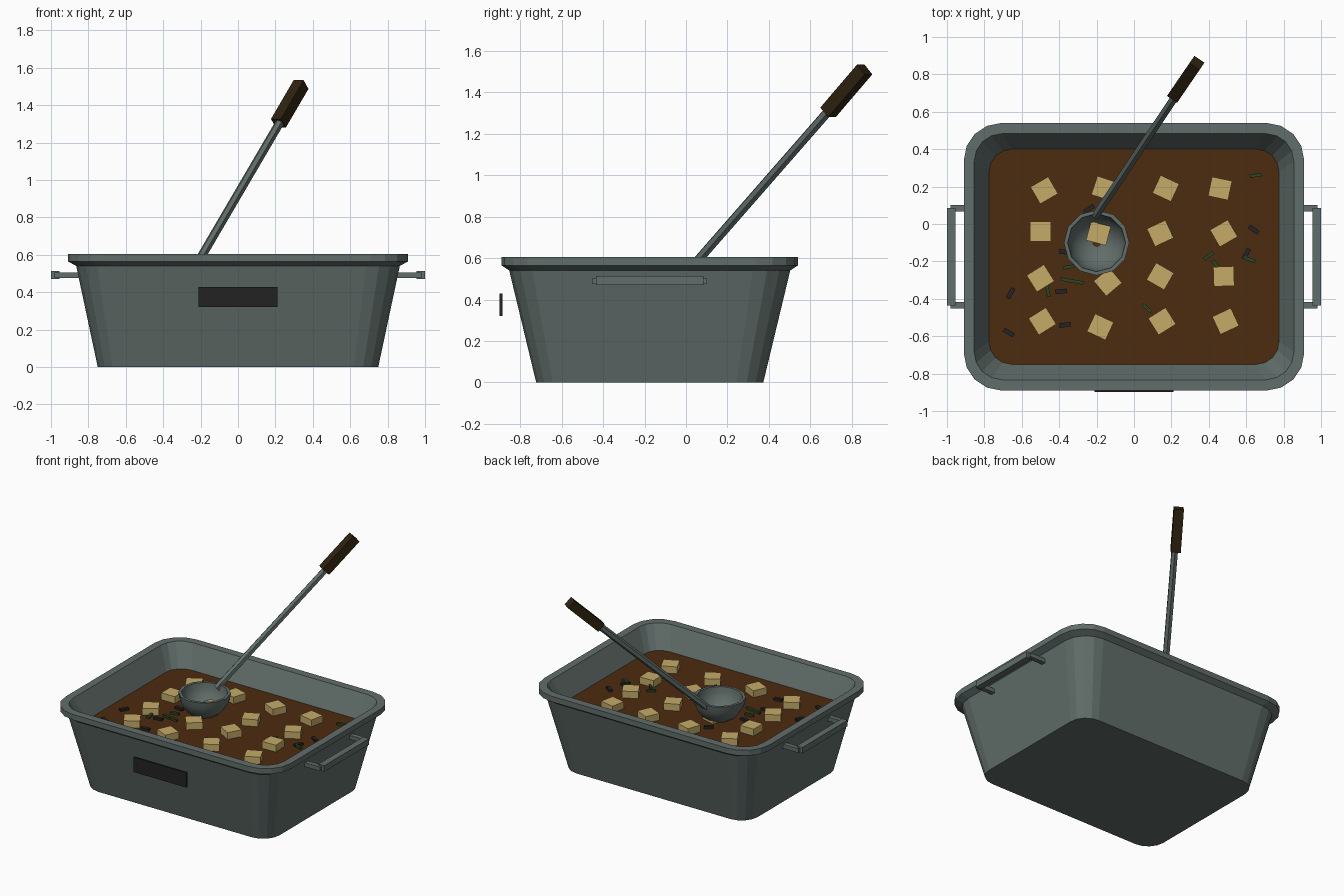
import bpy, bmesh, math
from mathutils import Vector, Matrix

cube = bpy.data.objects.get("Cube")
if cube:
    bpy.data.objects.remove(cube, do_unlink=True)

CY = -0.175      # depth centre of the tub
SOUP_Z = 0.45    # liquid level


def material(name, r, g, b):
    mat = bpy.data.materials.new(name)
    mat.use_nodes = True
    mat.diffuse_color = (r, g, b, 1)
    for node in mat.node_tree.nodes:
        if node.type == 'BSDF_PRINCIPLED':
            node.inputs["Base Color"].default_value = (r, g, b, 1)
    return mat


steel = material("grey_steel", 0.12, 0.155, 0.145)
broth = material("brown_broth", 0.073, 0.025, 0.005)
tofu = material("pale_yellow", 0.56, 0.41, 0.14)
wood = material("dark_wood", 0.027, 0.016, 0.005)
black = material("black_plate", 0.016, 0.016, 0.016)
green = material("herb_green", 0.023, 0.061, 0.018)
seaweed = material("dark_seaweed", 0.017, 0.017, 0.02)


def finish(name, bm, mat, smooth=False):
    bmesh.ops.recalc_face_normals(bm, faces=bm.faces)
    mesh = bpy.data.meshes.new(name)
    bm.to_mesh(mesh)
    bm.free()
    mesh.materials.append(mat)
    obj = bpy.data.objects.new(name, mesh)
    bpy.context.collection.objects.link(obj)
    if smooth:
        bpy.ops.object.select_all(action='DESELECT')
        obj.select_set(True)
        bpy.context.view_layer.objects.active = obj
        bpy.ops.object.shade_smooth_by_angle(angle=math.radians(40))
    return obj


def rounded_loop(bm, hx, hy, radius, z, steps=4):
    """One rounded rectangle of vertices."""
    loop = []
    for quarter, (sx, sy) in enumerate([(1, 1), (-1, 1), (-1, -1), (1, -1)]):
        for i in range(steps + 1):
            a = (quarter + i / steps) * math.pi / 2
            loop.append(bm.verts.new((sx * (hx - radius) + radius * math.cos(a),
                                      CY + sy * (hy - radius) + radius * math.sin(a), z)))
    return loop


def stacked(name, rings, mat):
    """Skin a stack of rounded rectangles and cap both ends."""
    bm = bmesh.new()
    loops = [rounded_loop(bm, *ring) for ring in rings]
    for low, high in zip(loops, loops[1:]):
        for i in range(len(low)):
            j = (i + 1) % len(low)
            bm.faces.new((low[i], low[j], high[j], high[i]))
    bm.faces.new(loops[0])
    bm.faces.new(loops[-1])
    return finish(name, bm, mat)


def box(name, centre, size, mat, angle=0):
    bm = bmesh.new()
    bmesh.ops.create_cube(bm, size=1, matrix=Matrix.Translation(centre)
                          @ Matrix.Rotation(math.radians(angle), 4, 'Z')
                          @ Matrix.Diagonal((*size, 1)))
    return finish(name, bm, mat)


def rod(name, start, end, radius, sides, mat, twist=0):
    start, end = Vector(start), Vector(end)
    axis = end - start
    bm = bmesh.new()
    bmesh.ops.create_cone(bm, cap_ends=True, segments=sides, radius1=radius, radius2=radius,
                          depth=axis.length,
                          matrix=Matrix.Translation((start + end) / 2)
                          @ axis.to_track_quat('Z', 'Y').to_matrix().to_4x4()
                          @ Matrix.Rotation(math.radians(twist), 4, 'Z'))
    return finish(name, bm, mat)


# Tub: outer wall, flared lip, inner wall, floor
stacked("tub", [
    (0.75, 0.548, 0.13, 0),
    (0.865, 0.678, 0.18, 0.54),
    (0.91, 0.715, 0.2, 0.565),
    (0.91, 0.715, 0.2, 0.605),
    (0.855, 0.658, 0.15, 0.605),
    (0.775, 0.575, 0.12, SOUP_Z),
    (0.7, 0.5, 0.1, 0.04)], steel)

# Liquid
stacked("soup", [(0.76, 0.56, 0.12, SOUP_Z - 0.03), (0.775, 0.575, 0.12, SOUP_Z)], broth)

# Side handles
for side, sx in (("left", 1), ("right", -1)):
    box(side + "_handle_bar", (sx * 0.977, CY, 0.492), (0.046, 0.52, 0.044), steel)
    for end, dy in (("back", 0.26), ("front", -0.26)):
        box(f"{side}_handle_{end}_arm", (sx * 0.91, CY + dy, 0.49), (0.14, 0.034, 0.03), steel)

# Blank front plate
box("front_plate", (0, -0.892, 0.375), (0.425, 0.014, 0.108), black)

# Tofu pieces: x, y, turn
pieces = [(-.48, .18, 30), (-.16, .19, -18), (.17, .19, -25), (.46, .19, -12),
          (-.5, -.04, 0), (-.19, -.05, -15), (.14, -.05, 25), (.48, -.05, 30),
          (-.5, -.29, 32), (-.14, -.31, 40), (.14, -.28, -30), (.48, -.28, 2),
          (-.49, -.52, 32), (-.18, -.55, -25), (.15, -.52, 32), (.49, -.52, 25)]
for i, (x, y, turn) in enumerate(pieces):
    box(f"tofu_{i + 1}", (x, y, SOUP_Z + 0.01), (0.11, 0.105, 0.08), tofu, turn)

# Floating herbs and seaweed strips: x, y, turn
herbs = [(.65, .26, 8), (.4, -.17, 35), (.44, -.22, -50), (.62, -.19, -20), (.07, -.45, -40),
         (-.35, -.23, 10), (-.36, -.3, -12), (-.3, -.31, -10), (-.46, -.36, -80)]
strips = [(.64, -.03, -35), (.6, -.16, 60), (-.66, -.37, 60), (-.67, -.58, -30),
          (-.37, -.54, 8), (-.39, -.36, 5), (-.24, .08, 35), (-.37, -.15, -10)]
for label, spots, mat, width in (("herb", herbs, green, 0.018), ("seaweed", strips, seaweed, 0.024)):
    for i, (x, y, turn) in enumerate(spots):
        box(f"{label}_{i + 1}", (x, y, SOUP_Z + 0.008), (0.062, width, 0.016), mat, turn)

# Ladle bowl: hollow hemisphere spun from its cross-section
bm = bmesh.new()
profile = []
for radius, order in ((0.175, range(7)), (0.155, range(6, -1, -1))):
    for k in order:
        a = math.pi / 2 * (1 - k / 6)
        profile.append(bm.verts.new((radius * math.cos(a), 0, -radius * math.sin(a))))
edges = [bm.edges.new(pair) for pair in zip(profile, profile[1:])]
bmesh.ops.spin(bm, geom=profile + edges, cent=(0, 0, 0), axis=(0, 0, 1),
               angle=math.tau, steps=12, use_duplicate=False)
bmesh.ops.remove_doubles(bm, verts=bm.verts, dist=0.0005)
bmesh.ops.translate(bm, verts=bm.verts, vec=(-0.2, -0.1, 0.602))
finish("ladle_bowl", bm, steel, smooth=True)

# Ladle shaft and grip
rod("ladle_shaft", (-0.205, 0.045, 0.575), (0.24, 0.71, 1.335), 0.024, 6, steel)
rod("ladle_grip", (0.216, 0.685, 1.303), (0.337, 0.862, 1.51), 0.046, 4, wood, 45)
